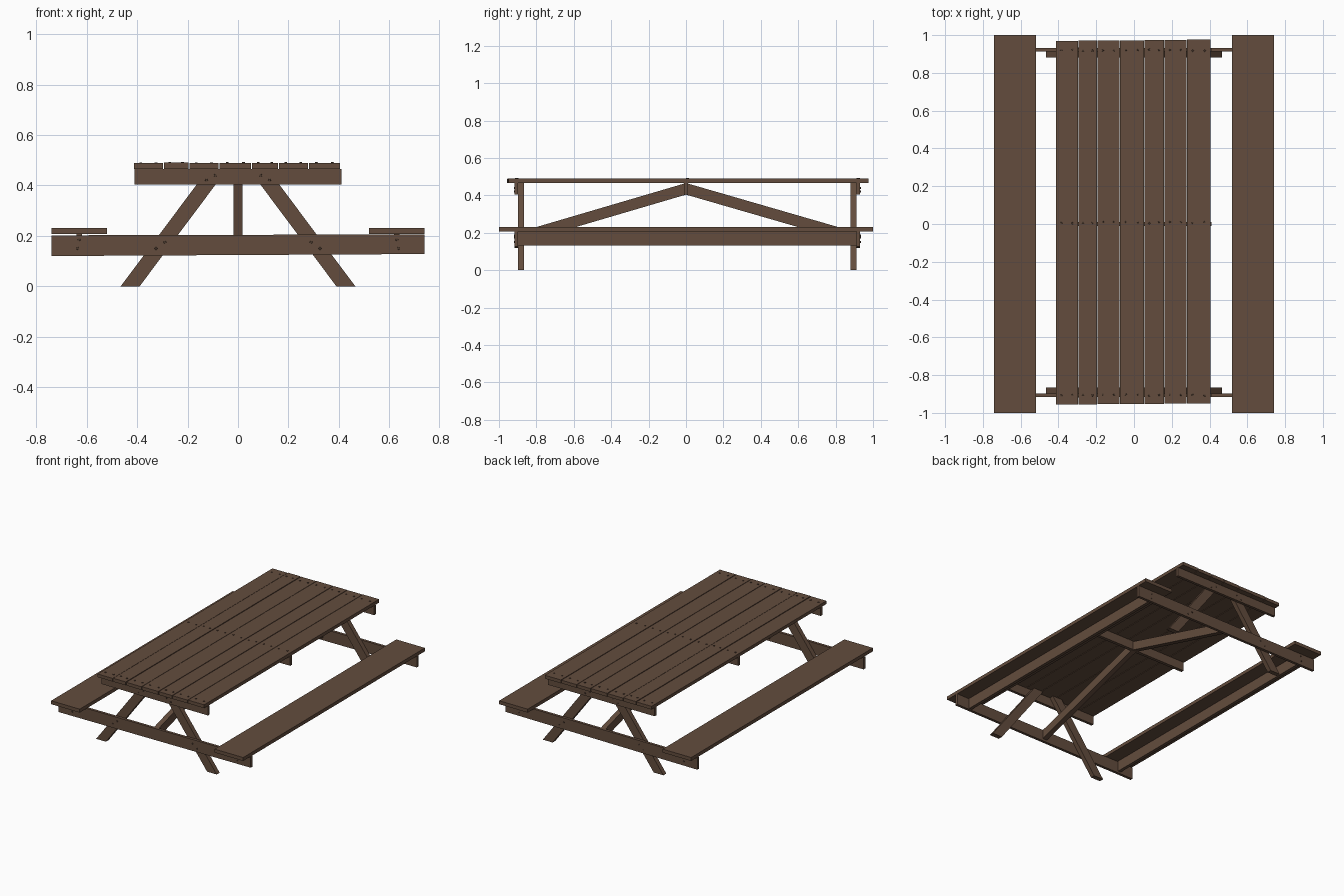
import bpy, bmesh, random
from mathutils import Vector, Matrix

if "Cube" in bpy.data.objects:
    bpy.data.objects.remove(bpy.data.objects["Cube"])

random.seed(4)


def material(name, rgb):
    m = bpy.data.materials.new(name)
    m.diffuse_color = (*rgb, 1)
    m.use_nodes = True
    m.node_tree.nodes["Principled BSDF"].inputs["Base Color"].default_value = m.diffuse_color
    return m


WOOD = material("brown wood", (0.125, 0.073, 0.047))
NAIL = material("dark nail", (0.075, 0.045, 0.03))


def finish(name, bm, mat):
    bmesh.ops.recalc_face_normals(bm, faces=bm.faces)
    me = bpy.data.meshes.new(name)
    bm.to_mesh(me)
    bm.free()
    me.materials.append(mat)
    ob = bpy.data.objects.new(name, me)
    bpy.context.collection.objects.link(ob)
    return ob


def prism(name, pts, direction, mat=WOOD):
    """Flat polygon pushed along a vector."""
    bm = bmesh.new()
    f = bm.faces.new([bm.verts.new(p) for p in pts])
    r = bmesh.ops.extrude_face_region(bm, geom=[f])
    vs = [g for g in r["geom"] if isinstance(g, bmesh.types.BMVert)]
    bmesh.ops.translate(bm, verts=vs, vec=Vector(direction))
    return finish(name, bm, mat)


def board(name, x0, x1, y0, y1, z0, z1):
    return prism(name, [(x0, y0, z0), (x1, y0, z0), (x1, y1, z0), (x0, y1, z0)],
                 (0, 0, z1 - z0))


def nails(name, places, axis):
    """Small low discs: axis 'z' on the top, 'y' on the end beams."""
    bm = bmesh.new()
    for p in places:
        m = Matrix.Translation(p)
        if axis == "y":
            m = m @ Matrix.Rotation(1.5708, 4, "X")
        bmesh.ops.create_cone(bm, cap_ends=True, segments=8, radius1=0.006,
                              radius2=0.005, depth=0.005, matrix=m)
    return finish(name, bm, NAIL)


CY = 0.0075  # frame sits slightly towards the back

# Table top planks of uneven width
edges = [-0.415, -0.295, -0.195, -0.075, 0.054, 0.160, 0.279, 0.406]
top_nails = []
for i, (a, b) in enumerate(zip(edges, edges[1:])):
    dz = random.uniform(-0.0015, 0.0015)
    board(f"top_plank_{i + 1}", a + 0.002, b - 0.002,
          -0.956 + i * 0.001, 0.969 + i * 0.0012, 0.466, 0.489 + dz)
    for y in (-0.905, CY, 0.921):
        for t in (0.25, 0.75):
            top_nails.append((a + (b - a) * t, y + random.uniform(-0.004, 0.004), 0.49 + dz))
nails("top_nails", top_nails, "z")

# Bench seats and the long rails beneath them
for s, side in ((-1, "left"), (1, "right")):
    xs = sorted((s * 0.52, s * 0.74))
    board(f"{side}_seat", *xs, -1, 1, 0.207, 0.231)
    xc = s * 0.63
    board(f"{side}_seat_rail", xc - 0.011, xc + 0.011, CY - 0.905, CY + 0.905, 0.133, 0.207)

# End frames: beams outside, splayed legs inside, centre brace
for s, end in ((-1, "front"), (1, "back")):
    ya, yb = CY + s * 0.905, CY + s * 0.924
    prism(f"{end}_seat_beam", [(-0.74, ya, 0.12), (0.74, ya, 0.128),
                               (0.74, ya, 0.206), (-0.74, ya, 0.202)], (0, yb - ya, 0))
    y0, y1 = sorted((ya, yb))
    board(f"{end}_top_beam", -0.41, 0.41, y0, y1, 0.404, 0.466)
    for k, side in ((-1, "left"), (1, "right")):
        prism(f"{end}_{side}_leg",
              [(k * 0.465, ya, 0), (k * 0.39, ya, 0),
               (k * 0.042, ya, 0.466), (k * 0.117, ya, 0.466)], (0, -s * 0.032, 0))
    # Diagonal brace from the seat beam up to the middle of the table
    prism(f"{end}_diagonal_brace",
          [(-0.018, 0, 0.404), (-0.018, 0, 0.466), (-0.018, ya, 0.202), (-0.018, ya, 0.14)],
          (0.036, 0, 0))
    yn = yb + s * 0.001
    nails(f"{end}_beam_nails",
          [(k * x, yn, z) for k in (-1, 1)
           for x, z in ((0.635, 0.15), (0.63, 0.185), (0.29, 0.175), (0.325, 0.15),
                        (0.125, 0.42), (0.09, 0.44))], "y")

# Middle beam under the table top
board("middle_top_beam", -0.41, 0.41, -0.011, 0.011, 0.404, 0.466)
